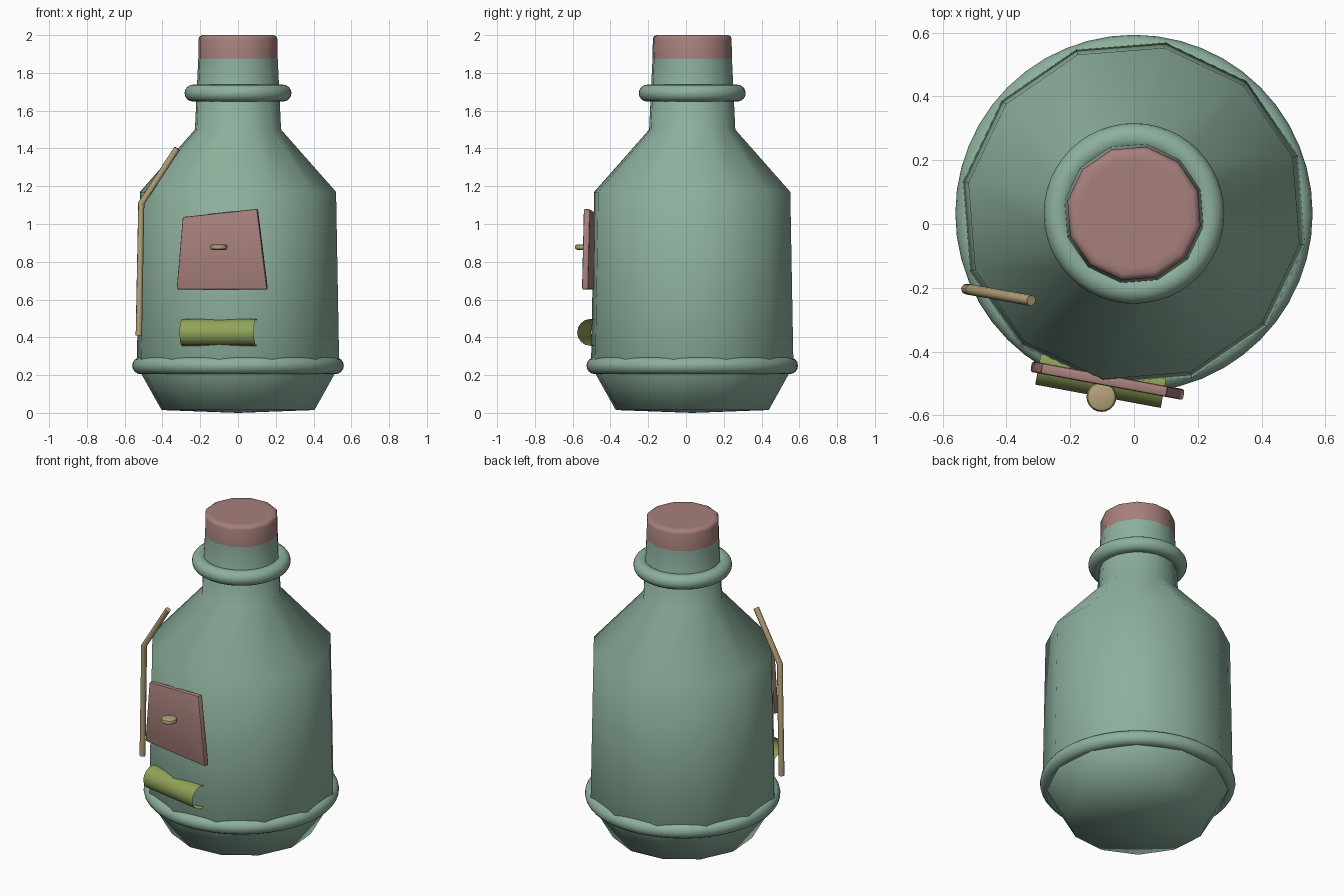
import bpy, bmesh, math
from mathutils import Vector, Matrix

if "Cube" in bpy.data.objects:
    bpy.data.objects.remove(bpy.data.objects["Cube"])

CY = 0.033                      # bottle axis offset in y
TURN = math.radians(-10.5)      # twist of bottle and front fittings


def material(name, rgb):
    m = bpy.data.materials.new(name)
    m.diffuse_color = (*rgb, 1)
    m.use_nodes = True
    m.node_tree.nodes["Principled BSDF"].inputs["Base Color"].default_value = m.diffuse_color
    return m


GREEN = material("bottle_green", (0.265, 0.435, 0.335))
ROSE = material("dusty_rose", (0.385, 0.215, 0.20))
TAN = material("tan", (0.46, 0.36, 0.19))
OLIVE = material("olive", (0.28, 0.37, 0.10))


def finish(name, bm, mats, smooth=True):
    bmesh.ops.recalc_face_normals(bm, faces=bm.faces)
    for f in bm.faces:
        f.smooth = smooth
    me = bpy.data.meshes.new(name)
    bm.to_mesh(me)
    bm.free()
    ob = bpy.data.objects.new(name, me)
    bpy.context.collection.objects.link(ob)
    for m in mats:
        me.materials.append(m)
    return ob


def by_angle(ob, deg):
    bpy.ops.object.select_all(action='DESELECT')
    ob.select_set(True)
    bpy.context.view_layer.objects.active = ob
    bpy.ops.object.shade_smooth_by_angle(angle=math.radians(deg))


def lathe(bm, profile, n, centre, start=0.0):
    """Rings of n points for (radius, z) rows, joined by quads; returns rings."""
    rings = []
    for r, z in profile:
        rings.append([bm.verts.new((centre[0] + r * math.cos(start + 2 * math.pi * i / n),
                                    centre[1] + r * math.sin(start + 2 * math.pi * i / n), z))
                      for i in range(n)])
    for a, b in zip(rings, rings[1:]):
        for i in range(n):
            j = (i + 1) % n
            bm.faces.new((a[i], a[j], b[j], b[i]))
    return rings


# Bottle body with a rose stopper, twelve sided
bm = bmesh.new()
rows = [(0.412, 0.015), (0.545, 0.25), (0.528, 1.17), (0.232, 1.50), (0.214, 1.875),
        (0.212, 1.98), (0.207, 1.993), (0.194, 2.0), (0.17, 2.0)]
rings = lathe(bm, rows, 12, (0, CY), TURN)
base = bm.verts.new((0, CY, 0))
for i in range(12):
    bm.faces.new((base, rings[0][(i + 1) % 12], rings[0][i]))
bm.faces.new(rings[-1])
for f in bm.faces:
    f.material_index = int(f.calc_center_median().z > 1.88)
finish("bottle", bm, [GREEN, ROSE])

# Round collars at base and neck
for name, major, z in (("base_ring", 0.515, 0.25), ("neck_ring", 0.238, 1.693)):
    bm = bmesh.new()
    loop = [(major + 0.045 * math.cos(2 * math.pi * k / 16),
             z + 0.045 * math.sin(2 * math.pi * k / 16)) for k in range(17)]
    lathe(bm, loop, 48, (0, CY))
    bmesh.ops.remove_doubles(bm, verts=bm.verts, dist=1e-5)
    finish(name, bm, [GREEN])

# Crooked door: a skewed plate with softened edges
bm = bmesh.new()
outline = [(-0.245, 0.653), (0.243, 0.653), (0.189, 1.08), (-0.212, 1.037)]
front = [bm.verts.new((x, -0.017, z)) for x, z in outline]
back = [bm.verts.new((x, 0.017, z)) for x, z in outline]
bm.faces.new(front)
bm.faces.new(back[::-1])
for i in range(4):
    j = (i + 1) % 4
    bm.faces.new((front[i], back[i], back[j], front[j]))
bmesh.ops.recalc_face_normals(bm, faces=bm.faces)
bmesh.ops.bevel(bm, geom=list(bm.edges), offset=0.008, segments=2, affect='EDGES', profile=0.5)
bm.transform(Matrix.Translation((-0.082, -0.491, 0)) @ Matrix.Rotation(TURN, 4, 'Z'))
by_angle(finish("door", bm, [ROSE]), 30)

# Door knob: flat rounded disc
bm = bmesh.new()
rings = lathe(bm, [(0.034, 0.863), (0.043, 0.867), (0.047, 0.8775), (0.043, 0.888), (0.034, 0.892)],
              20, (-0.102, -0.542))
bm.faces.new(rings[0][::-1])
bm.faces.new(rings[-1])
by_angle(finish("door_knob", bm, [TAN]), 45)

# Rolled step: open tube sunk into the wall below the door
bm = bmesh.new()
lathe(bm, [(0.071, -0.2), (0.071, 0.2)], 16, (0, 0))
bm.transform(Matrix.Translation((-0.10, -0.47, 0.426)) @ Matrix.Rotation(TURN, 4, 'Z')
             @ Matrix.Rotation(math.pi / 2, 4, 'Y'))
finish("rolled_step", bm, [OLIVE])

# Bent side pipe
cu = bpy.data.curves.new("side_pipe", 'CURVE')
cu.dimensions = '3D'
cu.bevel_depth = 0.017
cu.bevel_resolution = 2
cu.use_fill_caps = True
sp = cu.splines.new('POLY')
path = [(-0.525, -0.204, 0.41), (-0.512, -0.206, 1.11), (-0.322, -0.24, 1.40)]
sp.points.add(len(path) - 1)
for p, co in zip(sp.points, path):
    p.co = (*co, 1)
cu.materials.append(TAN)
pipe = bpy.data.objects.new("side_pipe", cu)
bpy.context.collection.objects.link(pipe)
